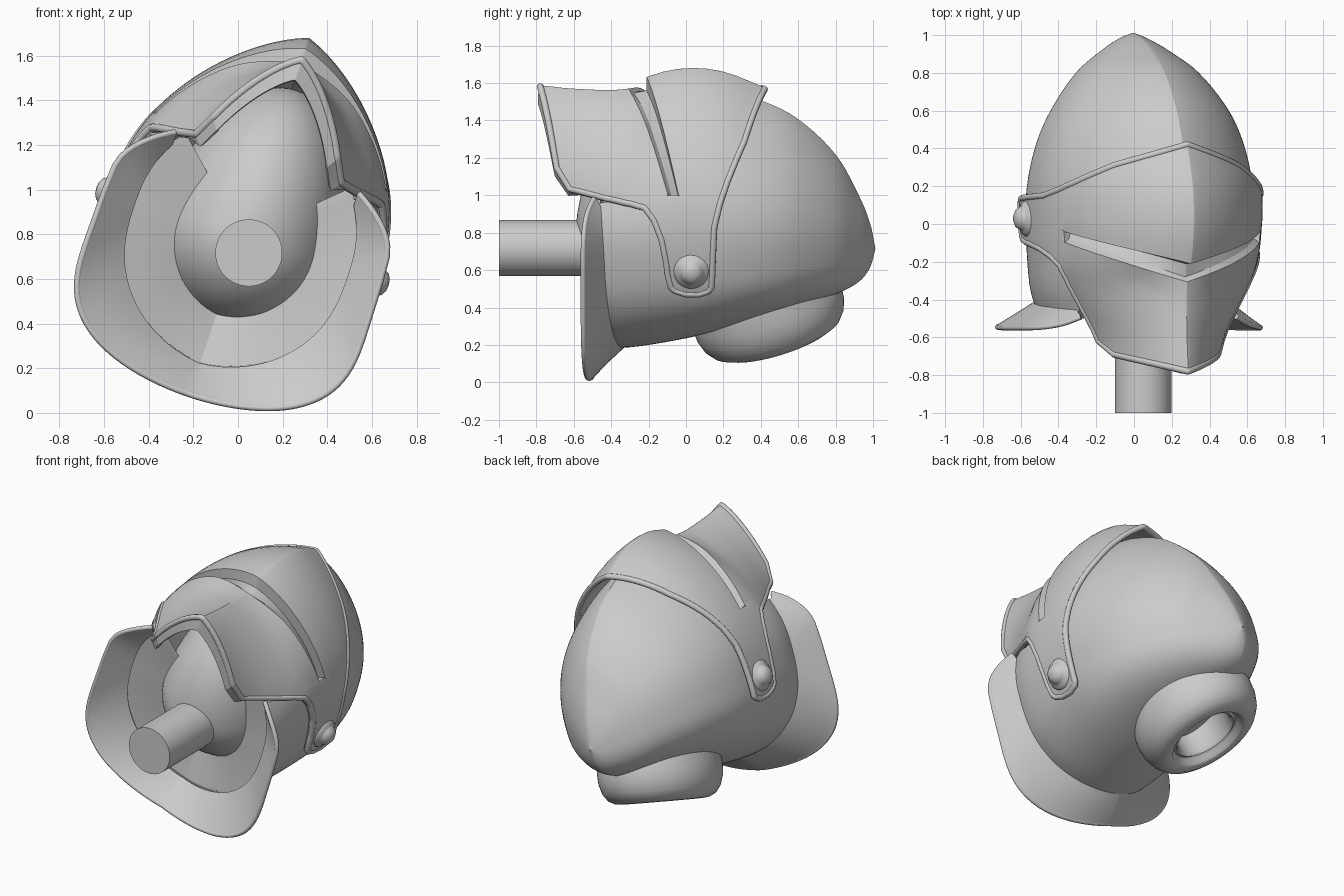
import bpy, bmesh
from math import sin, cos, pi, radians
from mathutils import Matrix, Vector

cube = bpy.data.objects.get("Cube")
if cube:
    bpy.data.objects.remove(cube, do_unlink=True)

steel = bpy.data.materials.new("plain_grey")
steel.use_nodes = True
steel.diffuse_color = (0.6, 0.6, 0.6, 1)
steel.node_tree.nodes["Principled BSDF"].inputs["Base Color"].default_value = (0.6, 0.6, 0.6, 1)

# The helmet lies on its back, rolled a little to one side
POSE = Matrix.Translation((0.02, 0, 0.79)) @ Matrix.Rotation(radians(18.5), 4, 'Y')


def interp(table, x, smooth=True):
    """Interpolate rows (key, values...) at x."""
    x = min(max(x, table[0][0]), table[-1][0])
    i = 0
    while i < len(table) - 2 and x > table[i + 1][0]:
        i += 1

    def slope(n, c):
        p, q = table[max(n - 1, 0)], table[min(n + 1, len(table) - 1)]
        return (q[c] - p[c]) / (q[0] - p[0])
    a, b = table[i], table[i + 1]
    h = b[0] - a[0]
    t = (x - a[0]) / h
    out = []
    for c in range(1, len(a)):
        if smooth:
            out.append((2*t**3 - 3*t*t + 1) * a[c] + (t**3 - 2*t*t + t) * h * slope(i, c)
                       + (3*t*t - 2*t**3) * b[c] + (t**3 - t*t) * h * slope(i + 1, c))
        else:
            out.append(a[c] + (b[c] - a[c]) * t)
    return out


def section(deg, w, f, b, zc=0.0, power=0.8, keel=0.1):
    """Keeled outline: 0 degrees is the ridge, 180 the back."""
    s, c = sin(radians(deg)), cos(radians(deg))
    g = abs(c) ** power
    if c >= 0:
        return w * s, zc + (f - zc) * g * (1 - 0.24 * abs(s))
    return w * s, zc - (b + zc) * g * (1 - keel * abs(s))


def finish(ob, thickness=0.0, angle=20):
    ob.data.materials.append(steel)
    bpy.ops.object.select_all(action='DESELECT')
    ob.select_set(True)
    bpy.context.view_layer.objects.active = ob
    if thickness:
        mod = ob.modifiers.new("thickness", 'SOLIDIFY')
        mod.thickness, mod.offset = thickness, 0
        bpy.ops.object.modifier_apply(modifier=mod.name)
    if ob.type == 'MESH':
        bpy.ops.object.shade_smooth_by_angle(angle=radians(angle))
    ob.matrix_world = POSE
    return ob


def grid(name, us, rows, fn, keep=None, thickness=0.025, wrap=False, angle=20):
    bm = bmesh.new()
    vs = [[bm.verts.new(fn(u, j)) for j in range(rows)] for u in us]
    n = len(us)
    for i in range(n if wrap else n - 1):
        k = (i + 1) % n
        for j in range(rows - 1):
            if keep is None or keep(us[i], vs[i][j].co):
                bm.faces.new((vs[i][j], vs[k][j], vs[k][j + 1], vs[i][j + 1]))
    loose = [v for v in bm.verts if not v.link_faces]
    bmesh.ops.delete(bm, geom=loose, context='VERTS')
    bmesh.ops.remove_doubles(bm, verts=bm.verts, dist=1e-5)
    bmesh.ops.recalc_face_normals(bm, faces=bm.faces)
    me = bpy.data.meshes.new(name)
    bm.to_mesh(me)
    bm.free()
    ob = bpy.data.objects.new(name, me)
    bpy.context.collection.objects.link(ob)
    return finish(ob, thickness, angle)


def lathe(name, profile, centre, axis, squash=1.0):
    """Spin (radius, height) points around an axis."""
    rot = Vector((0, 0, 1)).rotation_difference(Vector(axis)).to_matrix()

    def fn(u, j):
        r, h = profile[j]
        return Vector(centre) + rot @ Vector((r * cos(u) * squash, r * sin(u), h))
    turn = [2 * pi * i / 64 for i in range(64)]
    return grid(name, turn, len(profile), fn, None, 0, True, 45)


def bead(name, pts, radius, closed):
    cu = bpy.data.curves.new(name, 'CURVE')
    cu.dimensions, cu.bevel_depth, cu.bevel_resolution = '3D', radius, 3
    cu.use_fill_caps = True
    sp = cu.splines.new('POLY')
    sp.points.add(len(pts) - 1)
    for p, co in zip(sp.points, pts):
        p.co = (*co, 1)
    sp.use_cyclic_u = closed
    ob = bpy.data.objects.new(name, cu)
    bpy.context.collection.objects.link(ob)
    return finish(ob)


# Skull shell: y, half width, ridge height, back depth, centre
SHELL = [(-0.47, .50, .64, .60, 0), (-0.33, .545, .70, .61, 0), (0, .575, .80, .55, 0),
         (0.2, .575, .80, .49, 0), (0.42, .53, .735, .42, 0), (0.6, .45, .635, .37, 0),
         (0.8, .30, .43, .31, -.03), (0.92, .145, .20, .25, -.06),
         (0.975, .055, .05, .175, -.08), (1, .001, -.079, .081, -.08)]
CREASE = [(55, -.46), (90, -.44), (130, -.40), (180, -.32)]
RIM = [(55, -.47, .47), (70, -.53, .56), (90, -.55, .65), (135, -.53, .67), (180, -.48, .66)]


def fold(deg):
    return min(deg, 360 - deg)


def shell_point(deg, y):
    w, f, b, zc = interp(SHELL, y)
    x, z = section(deg, w, f, b, zc)
    return Vector((x, y, z))


def skull(deg, j):
    y0 = interp(CREASE, fold(deg))[0]
    return shell_point(deg, y0 + (1 - y0) * (1 - (1 - j / 48) ** 1.9))


grid("skull_shell", [3 * i for i in range(120)], 49, skull,
     lambda u, co: co.y > -0.02 or 57 <= u < 303, wrap=True)


# Flared neck guard with beaded rim
def flare(deg, j):
    a = fold(deg)
    y, w = interp(RIM, a)
    x, z = section(deg, w, .6, .745, 0, .45, 0)
    return shell_point(deg, interp(CREASE, a)[0]).lerp(Vector((x, y, z)), j / 6)


BACK = [60 + 3 * i for i in range(81)]
grid("neck_guard", BACK, 7, flare)
bead("neck_guard_rim", [flare(d, 6) for d in BACK], 0.014, False)


# Lining between the shell and the head
def lining(deg, j):
    p = shell_point(deg, interp(CREASE, fold(deg))[0])
    s = 1 - 0.11 * j
    return Vector((p.x * s, p.y + 0.01 * j, p.z * s))


grid("lining", [51 + 3 * i for i in range(87)], 5, lining, None, 0)

# Visor: surface table, then edge lines by angle from the ridge
VISOR = [(-.78, .36, .83), (-.6, .40, .81), (-.31, .56, .81), (-.2, .595, .88),
         (0, .615, .925), (.2, .615, .905), (.42, .575, .815)]
LOW = [(0, -.78), (50, -.69), (60, -.62), (61, -.5), (62, -.36), (63, -.29), (66, -.22),
       (72, -.17), (80, -.13), (90, -.10), (97, -.08), (99, -.06), (101, 0)]
HIGH = [(0, .42), (35, .31), (55, .22), (65, .18), (75, .15), (90, .14), (97, .135),
        (99, .12), (101, .07)]
SLIT = [(0, -.31, -.2), (62, -.1, -.03), (70, -.05, 0), (90, 0, .04), (101, .03, .045)]


def visor_point(deg, y, scale=1.0):
    w, f = interp(VISOR, y)
    x, z = section(deg, w, f, .55)
    return Vector((x * scale, y, z * scale))


def edge(table, deg):
    return interp(table, abs(deg), False)


def visor(deg, j):
    lo, hi = edge(LOW, deg)[0], edge(HIGH, deg)[0]
    s0, s1 = edge(SLIT, deg)
    if j == 0:      # lip turned inwards along the lower edge
        return visor_point(deg, lo, .89 if abs(deg) <= 60 else .97)
    if j <= 9:
        return visor_point(deg, lo + (s0 - lo) * (j - 1) / 8)
    if j <= 11:     # sunken floor of the eye slit
        depth = (.955, .915)[j - 10] if abs(deg) < 62 else 1
        return visor_point(deg, s0 + (s1 - s0) * (.25, .99)[j - 10], depth)
    return visor_point(deg, s1 + (hi - s1) * (j - 12) / 8)


FRONT = [i / 2 for i in range(-202, 203)]
grid("visor", FRONT, 21, visor, None, 0.025)
loop = [visor_point(d, edge(LOW, d)[0], 1.005) for d in FRONT]
loop += [visor_point(d, edge(HIGH, d)[0], 1.005) for d in reversed(FRONT)]
bead("visor_trim", loop, 0.018, True)

# Pivot rivets
for side, label in ((1, "left"), (-1, "right")):
    lathe(label + "_rivet", [(.10, -.02), (.098, .015), (.085, .035), (.068, .04), (.062, .05),
                             (.05, .07), (.028, .082), (0, .086)],
          (side * .605, .03, 0), (side, 0, 0))

# Rounded oval socket at the back
lathe("back_socket", [(.37, -.45), (.40, -.3), (.415, -.2), (.41, -.13), (.39, -.07), (.355, -.025),
                      (.31, -.004), (.27, 0), (.25, -.01), (.24, -.04), (.222, -.05),
                      (.205, -.04), (.19, -.06), (.185, -.22), (0, -.22)],
      (0, .49, -.60), (0, .29, -.957), .86)


# Egg-shaped head, narrowing towards the face, on a neck post
def head(u, j):
    a = pi * j / 32
    y, r = -cos(a), sin(a)
    z = r * cos(u)
    narrow = 1 - 0.08 * max(z, 0)
    return Vector((.02 + .42 * r * sin(u) * narrow, -.04 + .55 * y, z * (.7 if z > 0 else .41)))


grid("head", [2 * pi * i / 64 for i in range(64)], 33, head, None, 0, True)
lathe("neck_post", [(0, 0), (.15, 0), (.15, -.65), (0, -.65)], (.05, -1, -.06), (0, -1, 0))
